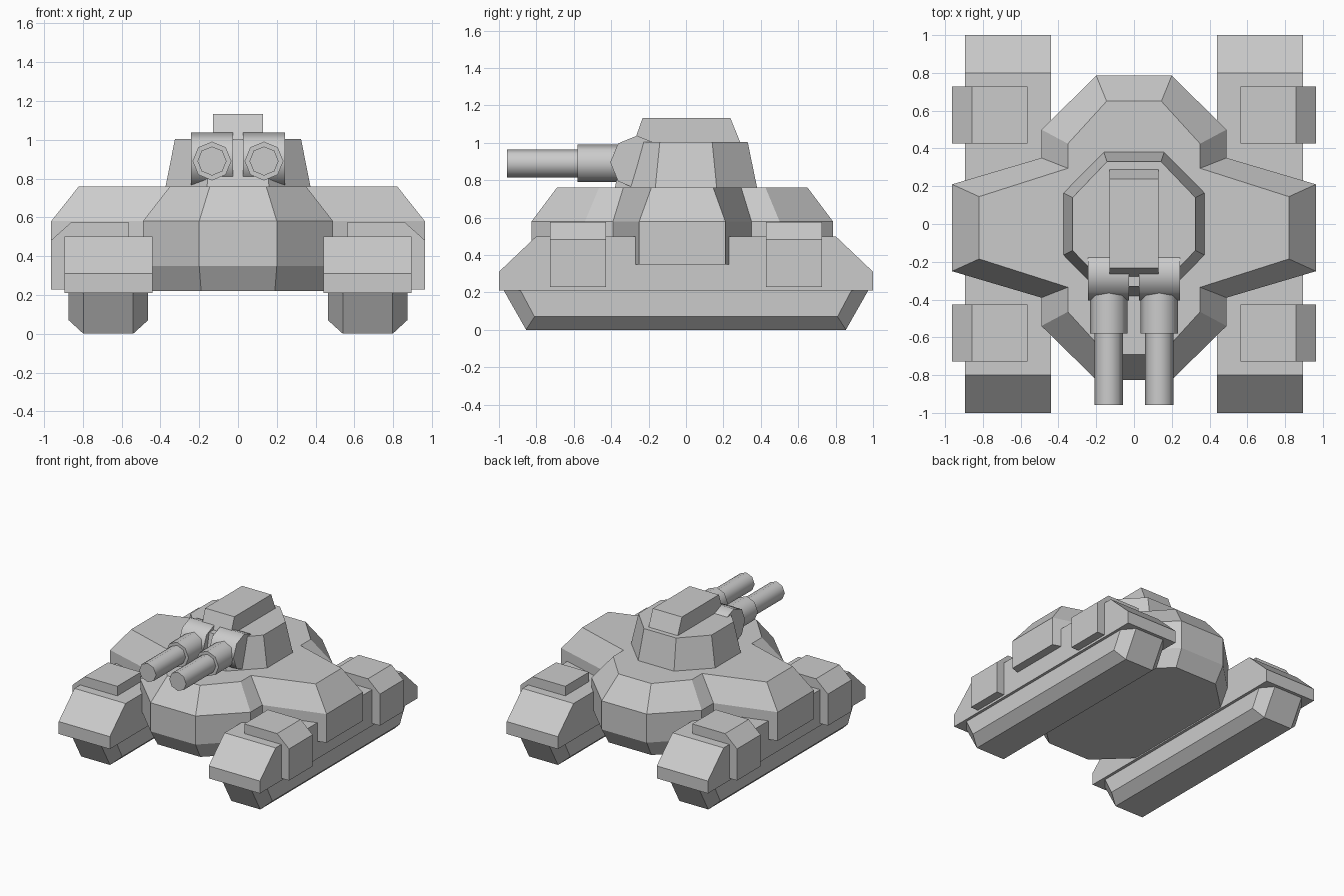
import bpy, math

if "Cube" in bpy.data.objects:
    bpy.data.objects.remove(bpy.data.objects["Cube"])


def loft(name, loops, cap_end=True):
    """Skin a stack of equal-length closed loops and cap the ends."""
    n = len(loops[0])
    verts = [p for loop in loops for p in loop]
    faces = [(k * n + i, k * n + (i + 1) % n, (k + 1) * n + (i + 1) % n, (k + 1) * n + i)
             for k in range(len(loops) - 1) for i in range(n)]
    faces.append(tuple(reversed(range(n))))
    if cap_end:
        faces.append(tuple(range(n * (len(loops) - 1), n * len(loops))))
    me = bpy.data.meshes.new(name)
    me.from_pydata(verts, [], faces)
    ob = bpy.data.objects.new(name, me)
    bpy.context.collection.objects.link(ob)
    bpy.context.view_layer.objects.active = ob
    for o in bpy.context.selected_objects:
        o.select_set(False)
    ob.select_set(True)
    bpy.ops.object.mode_set(mode='EDIT')
    bpy.ops.mesh.select_all(action='SELECT')
    bpy.ops.mesh.normals_make_consistent(inside=False)
    bpy.ops.object.mode_set(mode='OBJECT')
    return ob


def mirror_x(ob):
    ob.modifiers.new("mirror", 'MIRROR').use_axis[0] = True
    return ob


def quad_loop(quarter, z, cy=0.0):
    """Complete a counter-clockwise outline from its +x +y quarter."""
    q = quarter
    pts = (q + [(-x, y) for x, y in reversed(q)] + [(-x, -y) for x, y in q]
           + [(x, -y) for x, y in reversed(q)])
    return [(x, y + cy, z) for x, y in pts]


def drum(name, radius, length, loc, rot):
    bpy.ops.mesh.primitive_cylinder_add(vertices=8, radius=radius, depth=length,
                                        location=loc, rotation=rot)
    ob = bpy.context.object
    ob.name = name
    bpy.ops.object.transform_apply(location=True, rotation=True, scale=True)
    bpy.ops.object.shade_smooth_by_angle(angle=math.radians(50))
    return mirror_x(ob)


# Hull with side sponsons
wide = [(0.963, 0.23), (0.49, 0.37), (0.49, 0.52), (0.2, 0.805)]
deck = [(0.82, 0.165), (0.35, 0.315), (0.35, 0.445), (0.145, 0.67)]
loft("hull", [quad_loop(wide, 0.35, -0.02), quad_loop(wide, 0.58, -0.02),
              quad_loop(deck, 0.76, -0.02)])

# Hull belly, tapering to the flat underside
loft("hull_belly", [quad_loop([(0.45, 0.48), (0.19, 0.73)], 0.22, -0.02),
                    quad_loop([(0.49, 0.52), (0.2, 0.805)], 0.35, -0.02)], cap_end=False)

# Track covers
cover = [(-1, 0.21), (1, 0.21), (1, 0.31), (0.8, 0.5), (-0.8, 0.5), (-1, 0.31)]
mirror_x(loft("track_cover", [[(x, y, z) for y, z in cover] for x in (0.44, 0.895)]))


# Tracks with bevelled edges
def track_section(x, top, bottom, z):
    return [(x, -top, 0.22), (x, -bottom, z), (x, bottom, z), (x, top, 0.22)]


mirror_x(loft("track", [track_section(0.463, 0.89, 0.81, 0.07),
                        track_section(0.54, 0.98, 0.855, 0),
                        track_section(0.797, 0.98, 0.855, 0),
                        track_section(0.873, 0.89, 0.81, 0.07)]))

# Side boxes on the track covers
box = [(0.565, 0.228), (0.963, 0.228), (0.963, 0.482), (0.857, 0.577), (0.565, 0.577)]
for label, cy in (("front", -0.577), ("rear", 0.577)):
    mirror_x(loft(label + "_side_box",
                  [[(x, cy + d, z) for x, z in box] for d in (-0.15, 0.15)]))

# Turret and its roof block
loft("turret", [quad_loop([(0.375, 0.165), (0.16, 0.382)], 0.75),
                quad_loop([(0.325, 0.14), (0.143, 0.33)], 1.003)])
roof = [(-0.282, 0.99), (0.295, 0.99), (0.237, 1.133), (-0.232, 1.133)]
loft("turret_roof", [[(x, y, z) for y, z in roof] for x in (-0.13, 0.13)])

# Twin guns
along_x, along_y = (0, math.pi / 2, 0), (math.pi / 2, 0, 0)
drum("gun_mount", 0.143, 0.217, (0.134, -0.262, 0.895), along_x)
drum("gun_sleeve", 0.1, 0.33, (0.134, -0.415, 0.89), along_y)
drum("gun_barrel", 0.075, 0.44, (0.134, -0.737, 0.89), along_y)
